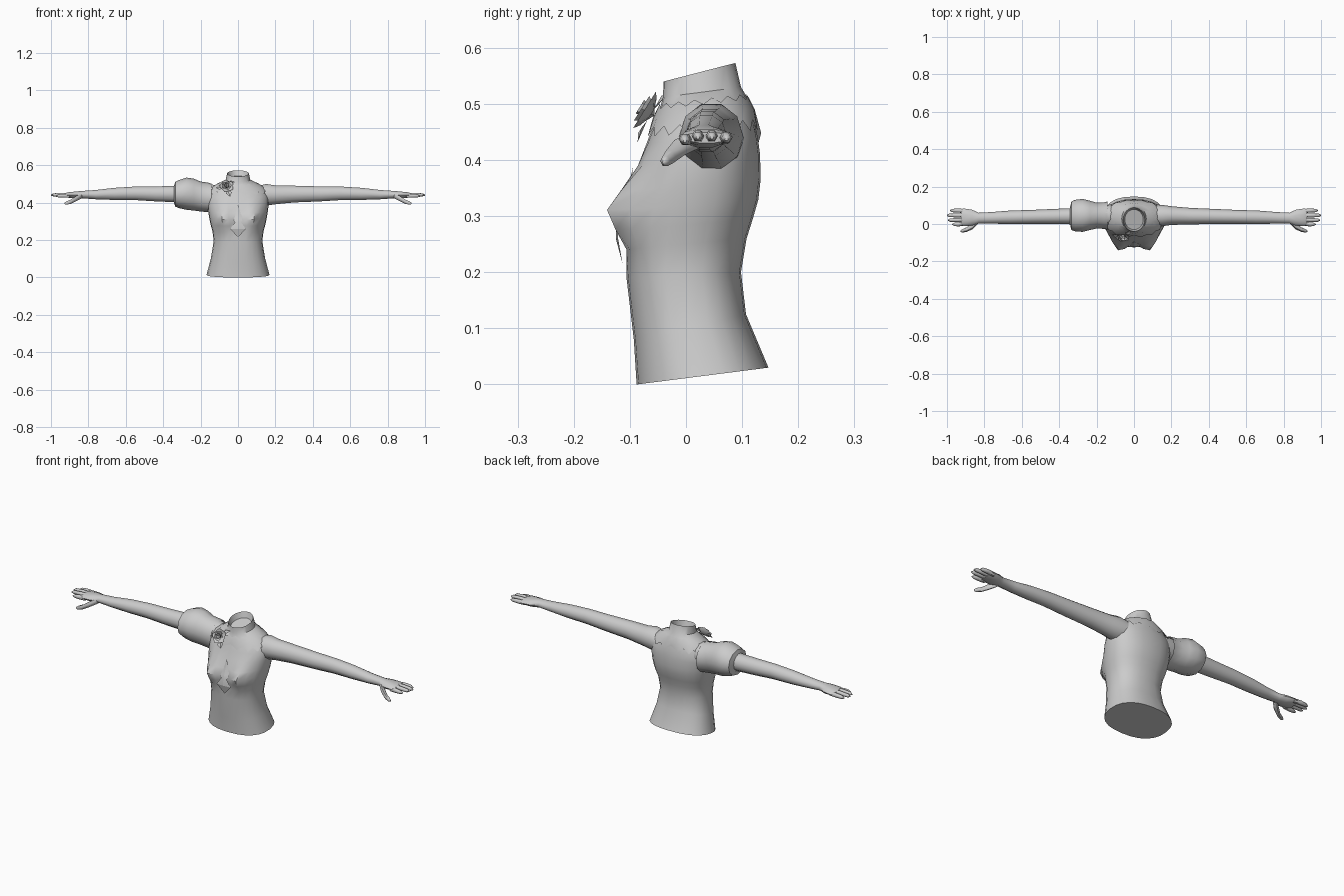
import bpy, bmesh
from math import sin, cos, pi, exp, radians
from mathutils import Vector, Matrix

if "Cube" in bpy.data.objects:
    bpy.data.objects.remove(bpy.data.objects["Cube"])


def finish(name, bm, angle=40):
    bmesh.ops.recalc_face_normals(bm, faces=bm.faces)
    me = bpy.data.meshes.new(name)
    bm.to_mesh(me)
    bm.free()
    ob = bpy.data.objects.new(name, me)
    bpy.context.collection.objects.link(ob)
    bpy.ops.object.select_all(action='DESELECT')
    ob.select_set(True)
    bpy.context.view_layer.objects.active = ob
    bpy.ops.object.shade_smooth_by_angle(angle=radians(angle))
    return ob


def loft(bm, rings, cap_start=True, cap_end=True):
    rows = [[bm.verts.new(p) for p in r] for r in rings]
    n = len(rows[0])
    for a, b in zip(rows, rows[1:]):
        for i in range(n):
            j = (i + 1) % n
            bm.faces.new((a[i], a[j], b[j], b[i]))
    if cap_start:
        bm.faces.new(rows[0])
    if cap_end:
        bm.faces.new(rows[-1])


def x_ring(s, x, cy, cz, ry, rz, n=10):
    return [(s * x, cy + ry * cos(2 * pi * i / n), cz + rz * sin(2 * pi * i / n)) for i in range(n)]


# Torso sections: z front, z back, half width, y front, y back
SECTIONS = [
    (0, .03, .168, -.088, .147), (.08, .125, .145, -.093, .107),
    (.19, .20, .130, -.106, .098), (.24, .26, .137, -.105, .108),
    (.275, .295, .147, -.100, .119), (.31, .33, .154, -.098, .129),
    (.345, .365, .160, -.094, .133), (.39, .41, .165, -.083, .132),
    (.43, .44, .163, -.070, .128), (.47, .485, .145, -.055, .118),
    (.497, .515, .100, -.045, .107), (.512, .53, .066, -.041, .098),
    (.54, .573, .058, -.040, .088)]


def torso_point(t, k, off=0.0):
    """Surface point at angle t (0 = +x, -90 deg = front) and fractional section k."""
    i = min(int(k), len(SECTIONS) - 2)
    f = k - i
    zf, zb, w, yf, yb = [a + (b - a) * f for a, b in zip(SECTIONS[i], SECTIONS[i + 1])]
    c, s = cos(t), sin(t)
    p = .85 if k < 9 else 1
    x = (w + off) * abs(c) ** p * (1 if c > 0 else -1)
    v = .5 + .5 * abs(s) ** p * (1 if s > 0 else -1)
    y = (yf - off) + (yb - yf + 2 * off) * v
    z = zf + (zb - zf) * v
    if s < 0:
        dz = (z - .305) / (.045 if z < .305 else .06)
        y -= .058 * exp(-((abs(x) - .078) / .045) ** 2 - dz * dz)
    return (x, y, z)


N = 24
angles = [2 * pi * (i + .0) / N for i in range(N)]
bm = bmesh.new()
body = [[torso_point(t, k) for t in angles] for k in range(len(SECTIONS))]
# Recessed neck opening
body.append([(x * .85, .024 + (y - .024) * .85, z - .03) for x, y, z in body[-1]])
loft(bm, body)
finish("torso", bm)

# Ragged neckline around the shoulders
bm = bmesh.new()
M = 32
collar = []
for row in range(3):
    ring = []
    for i in range(M):
        zig = .22 if i % 2 else -.22
        k = (8.5 - zig, 9.2, 10.0 + zig)[row]
        ring.append(torso_point(2 * pi * i / M, k, .006 if row == 1 else .004))
    collar.append(ring)
loft(bm, collar, False, False)
finish("ragged_neckline", bm)

# Diamond-shaped insert between the cups
bm = bmesh.new()
right = [(.014, -.100, .345), (.030, -.112, .315), (.016, -.120, .295), (.042, -.121, .26)]
top = bm.verts.new((0, -.094, .39))
tip = bm.verts.new((0, -.113, .215))
mids = [bm.verts.new((0, y - .004, z)) for x, y, z in right]
for s in (1, -1):
    side = [bm.verts.new((s * x, y, z)) for x, y, z in right]
    bm.faces.new((top, side[0], mids[0]))
    for i in range(3):
        bm.faces.new((mids[i], side[i], side[i + 1], mids[i + 1]))
    bm.faces.new((mids[3], side[3], tip))
finish("front_insert", bm, 15)

# Arms with palms, four fingers and thumb
ARM = [(.10, .045, .435, .060, .055), (.15, .045, .442, .057, .061), (.20, .045, .442, .050, .053),
       (.30, .042, .446, .044, .047), (.44, .040, .447, .040, .042), (.55, .038, .450, .037, .038),
       (.66, .036, .447, .036, .034), (.76, .033, .443, .031, .026), (.83, .032, .443, .028, .021),
       (.865, .034, .441, .042, .020), (.91, .036, .441, .047, .015), (.925, .037, .440, .043, .010)]
FINGERS = [(-.002, .436, .972), (.021, .442, .995), (.046, .442, 1.0), (.072, .439, .983)]
for side, s in (("left", 1), ("right", -1)):
    bm = bmesh.new()
    loft(bm, [x_ring(s, *r) for r in ARM])
    finish(side + "_arm", bm, 50)
    bm = bmesh.new()
    for y, z, end in FINGERS:
        y0 = .037 + (y - .037) * .9
        loft(bm, [x_ring(s, .90, y0, z, .011, .011, 6), x_ring(s, .94, y, z + .001, .011, .011, 6),
                  x_ring(s, end - .012, y, z, .009, .009, 6), x_ring(s, end, y, z - .002, .003, .003, 6)])
    loft(bm, [x_ring(s, .835, .018, .436, .018, .015, 6), x_ring(s, .865, -.012, .422, .017, .016, 6),
              x_ring(s, .895, -.030, .405, .012, .013, 6), x_ring(s, .918, -.037, .398, .009, .010, 6),
              x_ring(s, .928, -.039, .396, .003, .004, 6)])
    finish(side + "_fingers", bm, 60)

# Single puffed sleeve
SLEEVE = [(.142, .045, .425, .075, .077), (.16, .045, .428, .071, .079), (.20, .045, .433, .069, .080),
          (.235, .046, .443, .078, .085), (.275, .046, .448, .088, .086), (.315, .045, .446, .084, .075),
          (.335, .044, .445, .076, .066), (.342, .043, .446, .044, .046)]
bm = bmesh.new()
loft(bm, [x_ring(-1, *r, n=12) for r in SLEEVE], False, False)
finish("puffed_sleeve", bm)

# Rose corsage: nested petal cups and two leaves, tilted up and forward
place = Matrix.Translation((-.06, -.062, .482)) @ Matrix.Rotation(radians(58), 4, 'X')
bm = bmesh.new()
for layer, (r, h) in enumerate([(.040, .014), (.027, .020), (.015, .024)]):
    rings = []
    for f, g in ((.25, 0), (.75, .45), (1, 1)):
        rings.append([place @ Vector((r * f * q * cos(a), r * f * q * sin(a), h * g))
                      for i in range(10)
                      for a in [2 * pi * i / 10 + layer * .6]
                      for q in [1 if i % 2 else .84]])
    loft(bm, rings, True, False)
finish("rose_petals", bm, 30)
bm = bmesh.new()
for a in (.25 * pi, pi, 1.6 * pi):
    turn = place @ Matrix.Rotation(a, 4, 'Z')
    pts = [(.015, 0, 0), (.038, -.016, .002), (.058, 0, -.006), (.038, .016, .002)]
    v = [bm.verts.new(turn @ Vector(p)) for p in pts]
    bm.faces.new(v[:3])
    bm.faces.new((v[0], v[2], v[3]))
finish("rose_leaves", bm, 15)
